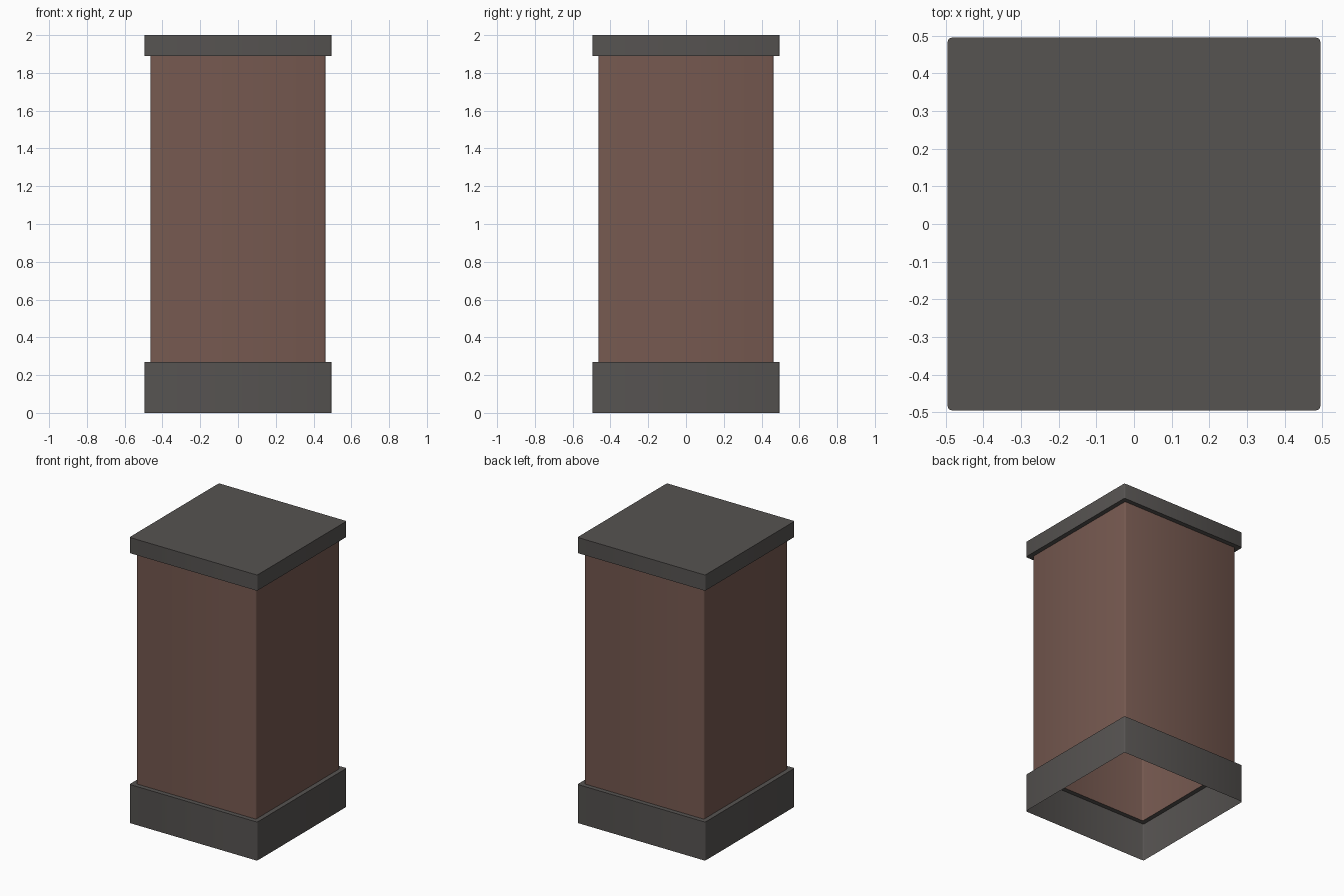
import bpy, bmesh, math

if "Cube" in bpy.data.objects:
    bpy.data.objects.remove(bpy.data.objects["Cube"])


def material(name, srgb):
    m = bpy.data.materials.new(name)
    lin = [((c / 255 + 0.055) / 1.055) ** 2.4 for c in srgb]
    m.diffuse_color = (*lin, 1)
    m.use_nodes = True
    m.node_tree.nodes["Principled BSDF"].inputs["Base Color"].default_value = m.diffuse_color
    return m


stone = material("dark grey stone", (86, 83, 81))
clay = material("brown clay", (118, 89, 80))


def outline(half, radius, steps=2):
    """Square outline with small rounded corners."""
    pts = []
    for q in range(4):
        mid = math.radians(45 + 90 * q)
        c = half - radius
        cx = math.copysign(c, math.cos(mid))
        cy = math.copysign(c, math.sin(mid))
        for i in range(steps + 1):
            a = math.radians(90 * q + 90 * i / steps)
            pts.append((cx + radius * math.cos(a), cy + radius * math.sin(a)))
    return pts


def shell(name, profile, mat, closed_top=False):
    """Open shell lofted through (half width, height) steps."""
    bm = bmesh.new()
    rings = [[bm.verts.new((x, y, z)) for x, y in outline(h, 0.01)]
             for h, z in profile]
    for lo, hi in zip(rings, rings[1:]):
        n = len(lo)
        for i in range(n):
            j = (i + 1) % n
            bm.faces.new((lo[i], lo[j], hi[j], hi[i]))
    if closed_top:
        bm.faces.new(rings[-1])
    mesh = bpy.data.meshes.new(name)
    bm.to_mesh(mesh)
    bm.free()
    mesh.materials.append(mat)
    ob = bpy.data.objects.new(name, mesh)
    bpy.context.collection.objects.link(ob)
    bpy.ops.object.select_all(action='DESELECT')
    ob.select_set(True)
    bpy.context.view_layer.objects.active = ob
    bpy.ops.object.shade_smooth_by_angle(angle=math.radians(50))
    return ob


OUT, IN = 0.495, 0.463

# Plinth: open underneath, with a narrow ledge on top
shell("plinth", [(OUT, 0), (OUT, 0.27), (IN, 0.27)], stone)
# Hollow shaft
shell("shaft", [(IN, 0.27), (IN, 1.89)], clay)
# Cap: overhanging lip and flat top
shell("cap", [(IN, 1.89), (OUT, 1.89), (OUT, 2.0)], stone, closed_top=True)
